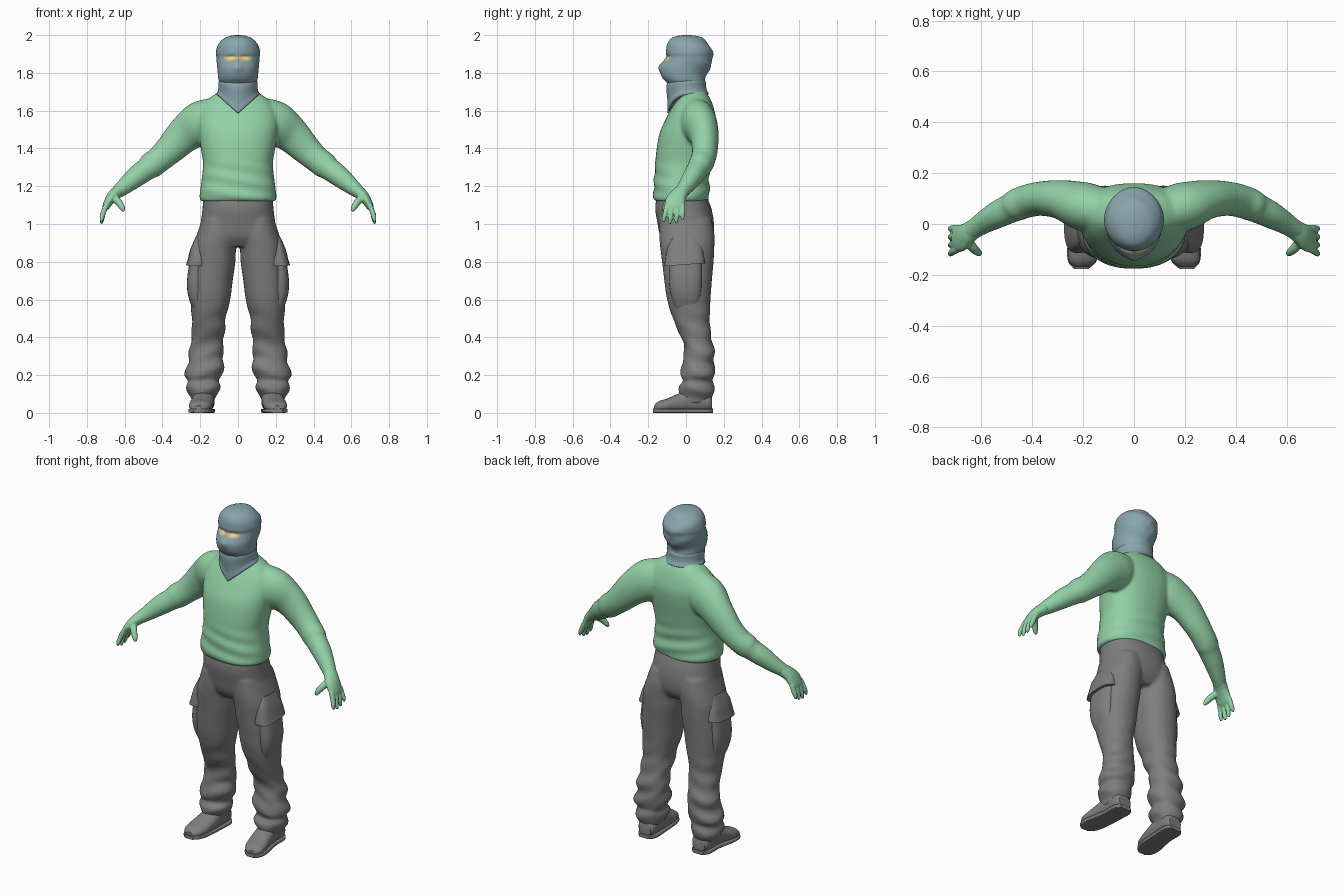
import bpy, bmesh, math
from mathutils import Vector


def material(name, rgb):
    m = bpy.data.materials.new(name)
    m.diffuse_color = (*rgb, 1)
    return m


GREEN = material("green knit", (0.29, 0.64, 0.38))
GREY = material("grey cloth", (0.21, 0.21, 0.21))
BLUE = material("blue grey wrap", (0.25, 0.38, 0.42))
YELLOW = material("yellow skin", (0.72, 0.50, 0.14))
PALE = material("pale eye", (0.75, 0.68, 0.45))


def smooth_rows(rows, steps):
    """Catmull-Rom through rows of numbers."""
    out = []
    for i in range(len(rows) - 1):
        a, b = rows[max(i - 1, 0)], rows[i]
        c, d = rows[i + 1], rows[min(i + 2, len(rows) - 1)]
        for s in range(steps):
            t = s / steps
            out.append([0.5 * (2 * q + (r - p) * t + (2 * p - 5 * q + 4 * r - w) * t * t
                               + (3 * q - p - 3 * r + w) * t ** 3)
                        for p, q, r, w in zip(a, b, c, d)])
    return out + [list(rows[-1])]


def tube(bm, rows, ref=(0, 1, 0), axis=None, n=32, steps=5, power=2.0, side=1, shape=None):
    """Closed loft; each row is x, y, z, radius across ref, radius along ref."""
    rows = smooth_rows(rows, steps)
    pts = [Vector(r[:3]) for r in rows]
    rings = []
    for i, r in enumerate(rows):
        t = Vector(axis) if axis else (pts[min(i + 1, len(pts) - 1)] - pts[max(i - 1, 0)]).normalized()
        u = Vector(ref)
        u = (u - t * u.dot(t)).normalized()
        v = t.cross(u)
        ring = []
        for k in range(n):
            a = 2 * math.pi * k / n
            c, s = math.cos(a), math.sin(a)
            c = math.copysign(abs(c) ** (2 / power), c)
            s = math.copysign(abs(s) ** (2 / power), s)
            p = pts[i] + v * (c * max(r[3], 0.001)) + u * (s * max(r[4], 0.001))
            if shape:
                p = shape(p)
            ring.append(bm.verts.new((p.x * side, p.y, p.z)))
        rings.append(ring)
    for a, b in zip(rings, rings[1:]):
        for k in range(n):
            bm.faces.new((a[k], a[(k + 1) % n], b[(k + 1) % n], b[k]))
    bm.faces.new(rings[0])
    bm.faces.new(rings[-1])


def stack(bm, rows, **kw):
    """Upright loft; each row is z, centre x, half width, front y, back y."""
    tube(bm, [(x, (f + b) / 2, z, w, (b - f) / 2) for z, x, w, f, b in rows],
         axis=(0, 0, 1), **kw)


def finish(name, bm, mats, voxel=None, relax=4):
    bmesh.ops.recalc_face_normals(bm, faces=bm.faces[:])
    for f in bm.faces:
        f.smooth = True
    me = bpy.data.meshes.new(name)
    bm.to_mesh(me)
    bm.free()
    ob = bpy.data.objects.new(name, me)
    bpy.context.collection.objects.link(ob)
    for m in mats:
        me.materials.append(m)
    if voxel:
        r = ob.modifiers.new("fuse", 'REMESH')
        r.mode, r.voxel_size, r.use_smooth_shade = 'VOXEL', voxel, True
        s = ob.modifiers.new("relax", 'SMOOTH')
        s.factor, s.iterations = 0.5, relax
    else:
        bpy.ops.object.select_all(action='DESELECT')
        ob.select_set(True)
        bpy.context.view_layer.objects.active = ob
        bpy.ops.object.shade_smooth_by_angle(angle=math.radians(40))
    return ob


# Sweater: torso and both sleeves fused, with soft folds above the hem
def knit_folds(p):
    if p.z < 1.36:
        fade = min(1, (1.36 - p.z) / 0.1)
        p.y += 0.004 * fade * math.sin(p.z * 75 + p.x * 14)
    return p


bm = bmesh.new()
stack(bm, [(1.12, 0, .195, -.162, .115), (1.14, 0, .204, -.172, .122), (1.18, 0, .200, -.172, .125),
           (1.24, 0, .192, -.168, .122), (1.32, 0, .185, -.163, .130), (1.40, 0, .197, -.155, .142),
           (1.48, 0, .210, -.140, .155), (1.55, 0, .215, -.110, .160), (1.61, 0, .200, -.078, .148),
           (1.66, 0, .160, -.048, .130), (1.70, 0, .100, -.030, .105), (1.72, 0, .070, -.02, .09)],
      power=2.3, n=48, shape=knit_folds)
for s in (1, -1):
    tube(bm, [(.12, .05, 1.56, .11, .09), (.20, .07, 1.53, .118, .095), (.28, .095, 1.475, .098, .078),
              (.36, .10, 1.395, .080, .068), (.42, .09, 1.34, .070, .065), (.46, .075, 1.31, .070, .063),
              (.485, .062, 1.29, .061, .058), (.54, .035, 1.25, .056, .053), (.60, .00, 1.20, .044, .043),
              (.65, -.035, 1.16, .032, .036)], side=s)
finish("sweater", bm, [GREEN], 0.009)

# Hands: palm, four fingers and thumb
bm = bmesh.new()
for s in (1, -1):
    tube(bm, [(.625, -.015, 1.18, .034, .038), (.655, -.038, 1.155, .032, .044), (.68, -.055, 1.125, .026, .053),
              (.70, -.06, 1.09, .019, .052), (.706, -.06, 1.075, .012, .045)], side=s)
    for i, drop in enumerate((0.0, -.01, -.005, .012)):
        y0, y1 = -.101 + .028 * i, -.117 + .033 * i
        tube(bm, [(.697, y0, 1.10, .014, .014), (.713, (y0 + y1) / 2, 1.06, .014, .013),
                  (.721, y1, 1.03 + drop, .012, .011), (.724, y1, 1.01 + drop, .006, .006)], n=16, side=s)
    tube(bm, [(.66, -.06, 1.145, .02, .02), (.632, -.095, 1.115, .019, .018),
              (.612, -.113, 1.085, .015, .014), (.606, -.118, 1.066, .007, .007)], n=16, side=s)
finish("hands", bm, [GREEN], 0.005, 2)


# Trousers: hips and two baggy legs fused, wrinkled towards the ankles
def leg_folds(p):
    if p.z < .62:
        fade = min(1, (.62 - p.z) / .3)
        w = fade * math.sin(p.z * 62 + p.x * 22 + p.y * 16)
        p.x += .006 * w
        p.y += .005 * w
    return p


bm = bmesh.new()
stack(bm, [(1.145, 0, .185, -.155, .110), (1.08, 0, .188, -.163, .135), (1.0, 0, .198, -.150, .148),
           (.93, 0, .200, -.135, .142), (.88, 0, .165, -.10, .11)], power=2.3, n=48)
for s in (1, -1):
    stack(bm, [(1.03, .10, .090, -.14, .135), (.95, .108, .108, -.142, .150), (.88, .124, .114, -.137, .150),
               (.80, .129, .115, -.127, .146), (.70, .140, .112, -.115, .137), (.60, .146, .105, -.100, .130),
               (.50, .155, .090, -.070, .126), (.42, .158, .087, -.035, .131), (.34, .168, .088, -.008, .148),
               (.27, .170, .095, -.020, .150), (.20, .182, .099, -.027, .150), (.17, .184, .086, -.020, .144),
               (.14, .185, .089, -.036, .149), (.09, .185, .072, -.030, .143), (.05, .184, .06, -.02, .13)],
          power=2.2, side=s, shape=leg_folds)
finish("trousers", bm, [GREY], 0.009, 3)

# Cargo pockets with overhanging flaps
bm = bmesh.new()


def slant(p):
    p.z += .12 * (-p.y if p.z < .86 else 0) * -.6
    return p


for s in (1, -1):
    stack(bm, [(.81, .205, .050, -.09, .085), (.70, .215, .055, -.09, .085), (.62, .212, .052, -.08, .08),
               (.55, .195, .045, -.06, .07)], power=2.8, side=s)
    stack(bm, [(.93, .200, .025, -.07, .06), (.87, .205, .046, -.10, .085), (.81, .213, .054, -.112, .098),
               (.785, .218, .057, -.114, .10)], power=2.8, side=s, shape=slant)
finish("cargo_pockets", bm, [GREY])

# Boots and soles, toes turned slightly out
bm = bmesh.new()


def above_ground(p):
    p.z = max(p.z, .004)
    return p


for s in (1, -1):
    tube(bm, [(.18, .138, .05, .035, .04), (.18, .11, .06, .055, .055), (.182, .03, .065, .062, .058),
              (.188, -.04, .053, .049, .060), (.197, -.10, .040, .036, .062), (.203, -.145, .033, .028, .053),
              (.206, -.170, .024, .014, .028)][::-1],
         ref=(1, 0, 0), axis=(0, 1, 0), power=2.3, side=s, shape=above_ground)
    tube(bm, [(.18, .144, .011, .011, .035), (.18, .11, .011, .011, .058), (.182, .03, .011, .011, .058),
              (.19, -.04, .011, .011, .062), (.198, -.10, .011, .011, .065), (.204, -.15, .011, .011, .054),
              (.207, -.176, .011, .011, .028)][::-1],
         ref=(1, 0, 0), axis=(0, 1, 0), power=6, side=s)
finish("boots", bm, [GREY])


# Wrapped head with a nose ridge and an open eye slit
def face_shape(p):
    if p.y < 0:
        p.y -= .012 * math.exp(-(p.x / .025) ** 2 - ((p.z - 1.835) / .03) ** 2)
        for cx in (-.036, .036):
            e = ((p.x - cx) / .036) ** 2 + ((p.z - 1.879) / .018) ** 2
            if e < 1:
                p.y += .008 * (1 - e)
    else:
        p.y += .004 * math.sin((p.z - .3 * abs(p.x)) * 70) * min(1, p.y / .06)
    return p


bm = bmesh.new()
stack(bm, [(1.66, 0, .090, -.055, .095), (1.70, 0, .098, -.072, .098), (1.74, 0, .098, -.095, .100),
           (1.77, 0, .104, -.122, .105), (1.80, 0, .107, -.134, .115), (1.83, 0, .110, -.134, .128),
           (1.86, 0, .113, -.118, .140), (1.885, 0, .115, -.104, .142), (1.91, 0, .117, -.106, .140),
           (1.95, 0, .105, -.100, .122), (1.98, 0, .078, -.082, .094), (1.995, 0, .045, -.05, .058),
           (2.0, 0, .012, -.01, .02)], n=112, steps=8, shape=face_shape)
for f in bm.faces:
    c = f.calc_center_median()
    if c.y < 0:
        dx, dz = abs(c.x) - .036, c.z - 1.879
        if (dx / .034) ** 2 + (dz / .015) ** 2 < 1:
            f.material_index = 1
        if (dx / .016) ** 2 + (dz / .009) ** 2 < 1:
            f.material_index = 2
finish("wrapped_head", bm, [BLUE, YELLOW, PALE])


# Neck scarf hanging to a point at the chest
def scarf_point(p):
    if p.y < .02:
        hang = max(0, min(1, (1.78 - p.z) / .09))
        p.z -= .10 * hang * max(0, 1 - abs(p.x) / .112)
    return p


bm = bmesh.new()
stack(bm, [(1.78, 0, .085, -.09, .085), (1.755, 0, .103, -.104, .104), (1.73, 0, .104, -.100, .106),
           (1.71, 0, .106, -.097, .110), (1.69, 0, .114, -.098, .120), (1.685, 0, .108, -.09, .112)],
      n=64, shape=scarf_point)
finish("neck_scarf", bm, [BLUE])
